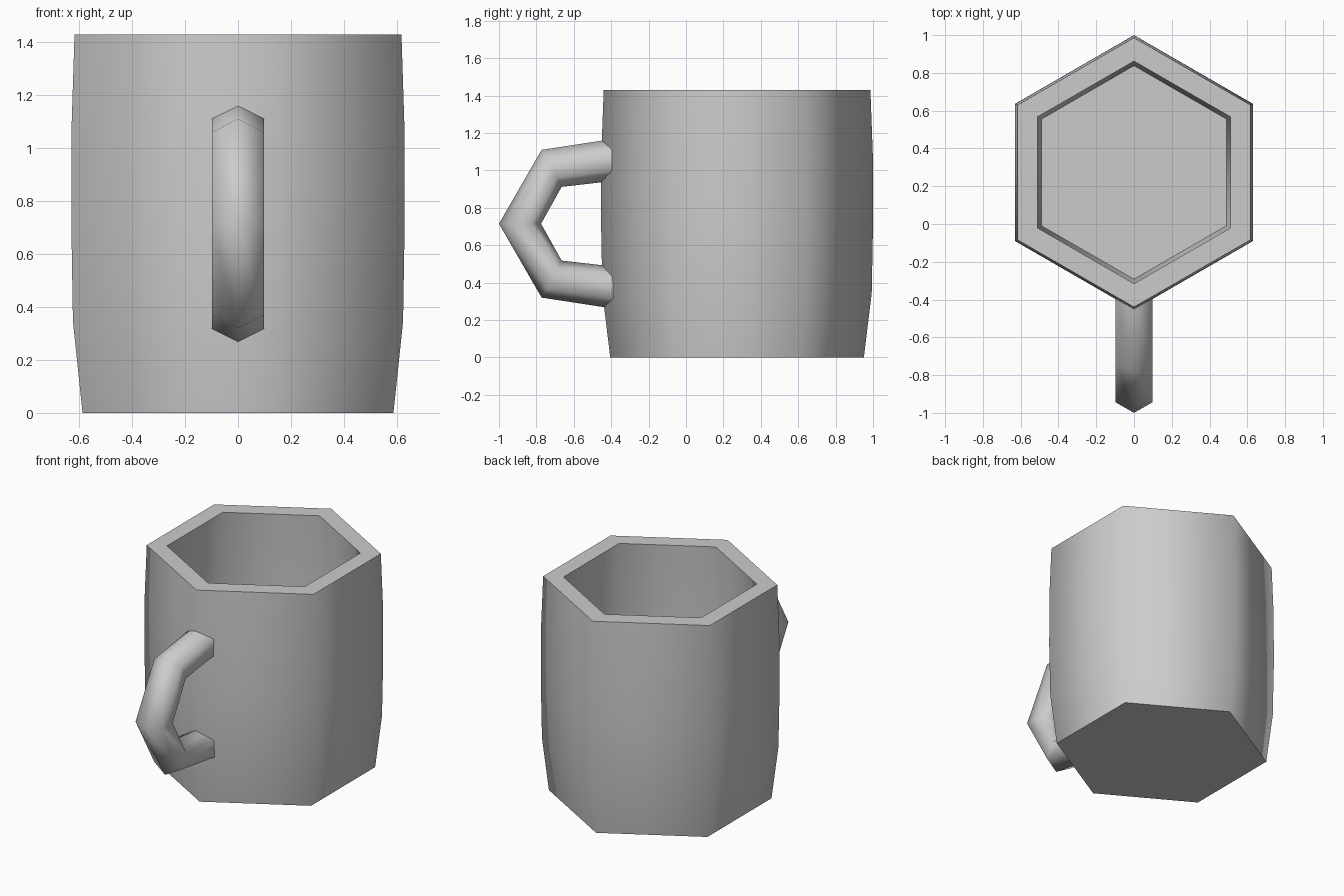
import bpy, bmesh, math
from mathutils import Vector

if "Cube" in bpy.data.objects:
    bpy.data.objects.remove(bpy.data.objects["Cube"], do_unlink=True)

SIDES = 6
CENTRE_Y = 0.273
MID_Z = 0.715

grey = bpy.data.materials.new("plain grey")
grey.use_nodes = True
grey.diffuse_color = (0.6, 0.6, 0.6, 1)
grey.node_tree.nodes["Principled BSDF"].inputs["Base Color"].default_value = grey.diffuse_color


def skin_rings(name, rings):
    """Bridge successive six-point rings and cap both ends."""
    bm = bmesh.new()
    loops = [[bm.verts.new(p) for p in ring] for ring in rings]
    for a, b in zip(loops, loops[1:]):
        for i in range(SIDES):
            j = (i + 1) % SIDES
            bm.faces.new((a[i], a[j], b[j], b[i]))
    bm.faces.new(loops[0])
    bm.faces.new(loops[-1])
    bmesh.ops.recalc_face_normals(bm, faces=bm.faces)
    mesh = bpy.data.meshes.new(name)
    bm.to_mesh(mesh)
    bm.free()
    mesh.materials.append(grey)
    obj = bpy.data.objects.new(name, mesh)
    bpy.context.collection.objects.link(obj)
    bpy.ops.object.select_all(action="DESELECT")
    obj.select_set(True)
    bpy.context.view_layer.objects.active = obj
    bpy.ops.object.shade_smooth_by_angle(angle=math.radians(70))
    return obj


def hexagon(r, z):
    angles = [math.pi / 2 + math.tau * i / SIDES for i in range(SIDES)]
    return [(r * math.cos(a), CENTRE_Y + r * math.sin(a), z) for a in angles]


def handle_ring(outer, inner):
    """Six-sided section spanning an outer and an inner (y, z) point."""
    o, i = Vector((0, *outer)), Vector((0, *inner))
    centre, half = (o + i) / 2, (o - i) / 2
    angles = [math.tau * k / SIDES for k in range(SIDES)]
    return [centre + half * math.cos(a) + Vector((0.113 * math.sin(a), 0, 0)) for a in angles]


# Cup: up the bulging outside, over the rim, down the inside to the floor
outside = [(0.678, 0), (0.720, 0.345), (0.727, 0.715), (0.726, 1.08), (0.713, 1.43)]
inside = [(0.589, 1.43), (0.602, 1.08), (0.603, 0.715), (0.596, 0.345), (0.565, 0.107)]
skin_rings("cup", [hexagon(r, z) for r, z in outside + inside])

# Handle: upper half of the bent bar, mirrored below the middle
upper = [((-0.36, 1.173), (-0.36, 0.947)),
         ((-0.772, 1.11), (-0.665, 0.912))]
middle = [((-1.0, MID_Z), (-0.775, MID_Z))]
lower = [tuple((y, 2 * MID_Z - z) for y, z in pair) for pair in reversed(upper)]
skin_rings("handle", [handle_ring(o, i) for o, i in upper + middle + lower])
